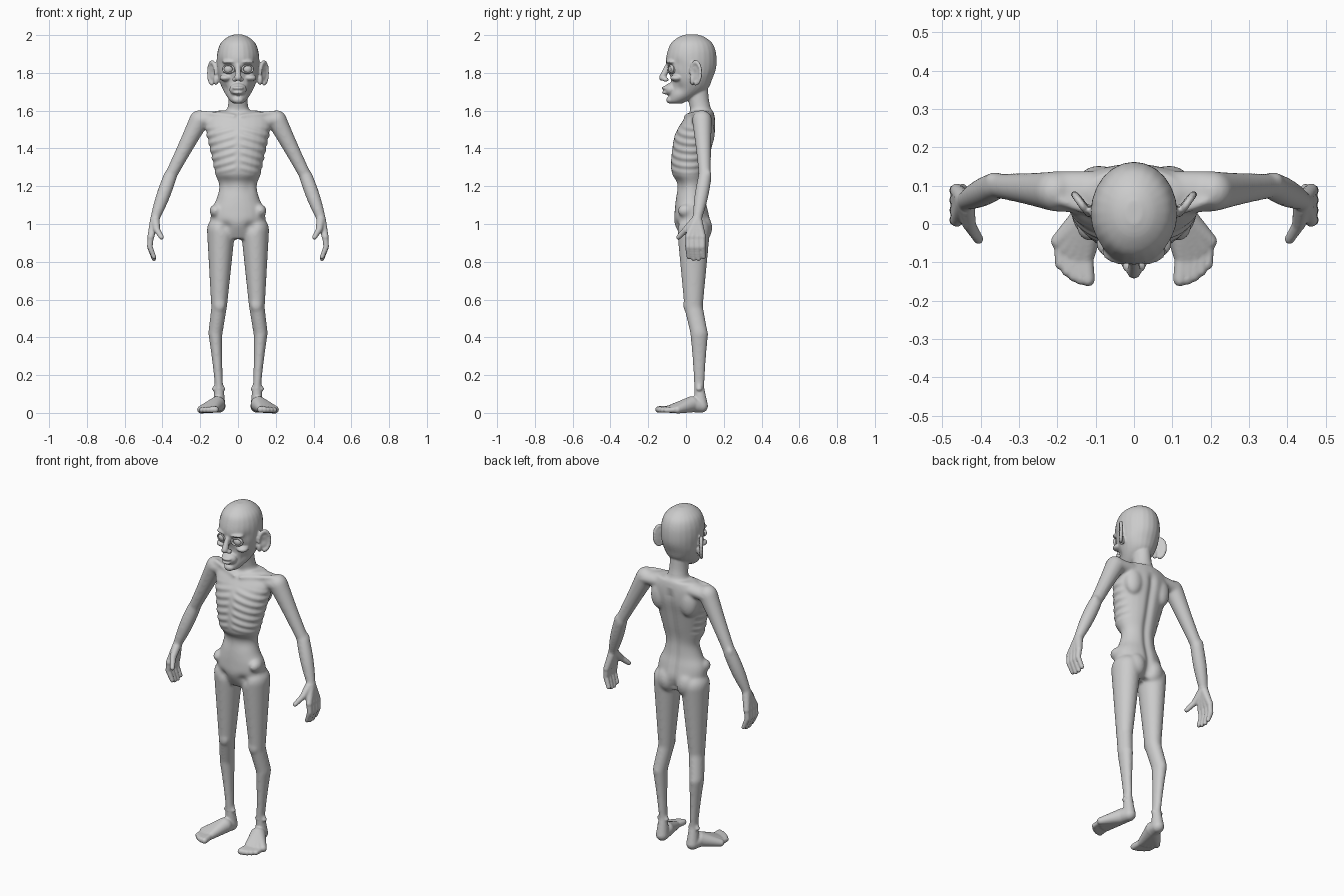
import bpy, bmesh, math
from mathutils import Vector, Matrix

default_cube = bpy.data.objects.get("Cube")
if default_cube:
    bpy.data.objects.remove(default_cube, do_unlink=True)

GREY = (.6, .6, .6, 1)
skin = bpy.data.materials.new("grey_skin")
skin.use_nodes = True
skin.diffuse_color = GREY
skin.node_tree.nodes["Principled BSDF"].inputs["Base Color"].default_value = GREY

SIDES = 24
bm = bmesh.new()


def sweep(rings):
    """Skin a list of (centre, side axis, depth axis, width, depth) ovals and close the ends."""
    loops = []
    for centre, side, front, width, depth in rings:
        angles = [math.tau * k / SIDES for k in range(SIDES)]
        loops.append([bm.verts.new(centre + side * width * math.cos(angle) + front * depth * math.sin(angle))
                      for angle in angles])
    for lower, upper in zip(loops, loops[1:]):
        for k in range(SIDES):
            after = (k + 1) % SIDES
            bm.faces.new((lower[k], lower[after], upper[after], upper[k]))
    bm.faces.new(loops[0][::-1])
    bm.faces.new(loops[-1])


def limb(start, end, first, last, bulge=0, flat=1):
    """Tapered, round-ended oval between two joints; flat is depth over width."""
    start, end = Vector(start), Vector(end)
    along = (end - start).normalized()
    guide = Vector((0, 1, 0)) if abs(along.x) > .8 else Vector((1, 0, 0))
    side = (guide - along * guide.dot(along)).normalized()
    front = along.cross(side)
    rings = []

    def add(centre, radius):
        rings.append((centre, side, front, radius, radius * flat))

    quarter = [math.pi / 2 * k / 5 for k in range(5)]
    for angle in reversed(quarter[1:]):
        add(start - along * first * math.sin(angle), first * math.cos(angle))
    for k in range(9):
        t = k / 8
        add(start.lerp(end, t), first + (last - first) * t + bulge * math.sin(math.pi * t))
    for angle in quarter[1:]:
        add(end + along * last * math.sin(angle), last * math.cos(angle))
    sweep(rings)


def level(z, y, wide, deep):
    return Vector((z, y, wide, deep))


def loft(levels, steps=4):
    """Smooth upright form through level ovals centred on x = 0."""
    rows = []
    for i in range(len(levels) - 1):
        here, there = levels[i], levels[i + 1]
        leave = (there - levels[max(i - 1, 0)]) / 2
        arrive = (levels[min(i + 2, len(levels) - 1)] - here) / 2
        for k in range(steps):
            t = k / steps
            rows.append(here.lerp(there, t * t * (3 - 2 * t))
                        + leave * t * (1 - t) ** 2 - arrive * t * t * (1 - t))
    rows.append(levels[-1])
    sweep([(Vector((0, row[1], row[0])), Vector((1, 0, 0)), Vector((0, 1, 0)), row[2], row[3])
           for row in rows])


def blob(x, y, z, wide, deep, tall, turn=0):
    place = Matrix.Translation((x, y, z)) @ Matrix.Rotation(turn, 4, 'Z')
    bmesh.ops.create_uvsphere(bm, u_segments=SIDES, v_segments=16, radius=1,
                              matrix=place @ Matrix.Diagonal((wide, deep, tall, 1)))


# --- left half, mirrored further down ---
throat = Vector((0, .08, 1.56))
shoulder = Vector((.205, .085, 1.55))
elbow = Vector((.36, .1, 1.25))
wrist = Vector((.44, .06, 1.03))
hip = Vector((.09, .04, .97))
knee = Vector((.1, .04, .56))
calf = Vector((.12, .07, .42))
ankle = Vector((.1, .07, .13))
heel = Vector((.1, .08, .035))
instep = Vector((.11, .03, .045))

# shoulder girdle, collar bone, shoulder blade
limb(throat, shoulder, .06, .053, flat=.75)
limb((.02, 0, 1.57), (.19, .06, 1.59), .013, .013)
blob(x=.1, y=.115, z=1.48, wide=.05, deep=.036, tall=.08, turn=-.3)

# arm
limb(shoulder, elbow, .053, .032, bulge=-.002)
limb(elbow, wrist, .036, .025, bulge=.006)
blob(x=.366, y=.115, z=1.26, wide=.025, deep=.02, tall=.03)

# hand: each finger grows from a ray across the palm
for i in range(4):
    y = .01 + .026 * i
    longer = .01 if i in (1, 2) else 0
    knuckle = Vector((.462, y, .93))
    joint = Vector((.467, y, .88))
    limb(wrist, knuckle, .024, .018)
    limb(knuckle, joint, .016, .015)
    limb(joint, (.445, y + .005, .825 - longer), .015, .012)
thumb_root = Vector((.43, 0, .97))
limb(wrist, thumb_root, .025, .018)
limb(thumb_root, (.405, -.04, .93), .017, .013)

# hip bone and buttock
blob(x=.118, y=0, z=1.07, wide=.033, deep=.045, tall=.035)
blob(x=.06, y=.083, z=.98, wide=.06, deep=.056, tall=.075)

# leg, kneecap, ankle knobs
limb(hip, knee, .075, .042, flat=1.17)
limb(knee, calf, .041, .038, flat=1.2)
limb(calf, ankle, .037, .021, bulge=-.002, flat=1.3)
limb(ankle, heel, .024, .034, flat=1.08)
blob(x=.097, y=.003, z=.57, wide=.03, deep=.018, tall=.036)
for knob in (-.02, .025):
    blob(x=ankle.x + knob, y=ankle.y, z=ankle.z, wide=.013, deep=.016, tall=.016)

# foot: each toe grows from a ray across the instep
for i in range(5):
    thick = .018 - .001 * i
    tip = Vector((.12 + .018 * i, -.145 + .0025 * i * i, thick))
    base = tip + Vector((.004, .06, .003))
    limb(instep, base, .043, .021)
    limb(base, tip, thick, thick)
limb(heel, instep, .034, .042)

# ear: thin shell with a rim, and its root
ear_turn = -.62
ear = Matrix.Translation((.134, .054, 1.8)) @ Matrix.Rotation(ear_turn, 4, 'Z')
blob(*ear.translation, wide=.009, deep=.034, tall=.056, turn=ear_turn)
for k in range(16):
    angle = 1.5 * math.pi * k / 15 - math.pi / 2
    rim = ear @ Vector((.004, .031 * math.cos(angle), .055 * math.sin(angle)))
    blob(*rim, wide=.01, deep=.01, tall=.013)
blob(x=.117, y=.035, z=1.765, wide=.014, deep=.016, tall=.03)

# cheekbone, brow, nostril
blob(x=.066, y=-.05, z=1.773, wide=.032, deep=.034, tall=.018)
blob(x=.045, y=-.08, z=1.858, wide=.042, deep=.024, tall=.013, turn=.3)
blob(x=.018, y=-.108, z=1.765, wide=.013, deep=.017, tall=.012)

half = bm.verts[:] + bm.edges[:] + bm.faces[:]
twin = bmesh.ops.duplicate(bm, geom=half)["geom"]
bmesh.ops.scale(bm, vec=(-1, 1, 1), verts=[g for g in twin if isinstance(g, bmesh.types.BMVert)])

# --- centre parts ---
# torso from crotch to neck
loft([level(z=.92, y=.04, wide=.09, deep=.06), level(z=1, y=.035, wide=.14, deep=.095),
      level(z=1.07, y=.03, wide=.143, deep=.09), level(z=1.13, y=.026, wide=.115, deep=.08),
      level(z=1.19, y=.028, wide=.1, deep=.073), level(z=1.225, y=.026, wide=.105, deep=.076),
      level(z=1.26, y=.018, wide=.12, deep=.09), level(z=1.31, y=.02, wide=.13, deep=.1),
      level(z=1.4, y=.033, wide=.15, deep=.106), level(z=1.48, y=.05, wide=.168, deep=.106),
      level(z=1.55, y=.07, wide=.175, deep=.085), level(z=1.6, y=.085, wide=.12, deep=.06)])
# neck
loft([level(z=1.56, y=.09, wide=.085, deep=.06), level(z=1.61, y=.077, wide=.058, deep=.056),
      level(z=1.66, y=.066, wide=.05, deep=.055), level(z=1.74, y=.055, wide=.05, deep=.06)])
# head from jaw to crown
loft([level(z=1.638, y=-.05, wide=.022, deep=.03), level(z=1.65, y=-.045, wide=.04, deep=.05),
      level(z=1.68, y=-.012, wide=.063, deep=.08), level(z=1.72, y=.018, wide=.084, deep=.1),
      level(z=1.77, y=.03, wide=.103, deep=.11), level(z=1.82, y=.03, wide=.11, deep=.128),
      level(z=1.87, y=.028, wide=.113, deep=.134), level(z=1.92, y=.03, wide=.107, deep=.126),
      level(z=1.96, y=.03, wide=.09, deep=.107), level(z=1.99, y=.03, wide=.055, deep=.068),
      level(z=2.003, y=.03, wide=.02, deep=.03)])
# nose, muzzle, lips, chin
limb((0, -.09, 1.85), (0, -.125, 1.775), .014, .018)
blob(x=0, y=-.08, z=1.712, wide=.046, deep=.036, tall=.034)
blob(x=0, y=-.106, z=1.72, wide=.033, deep=.024, tall=.01)
blob(x=0, y=-.103, z=1.696, wide=.029, deep=.024, tall=.01)
blob(x=0, y=-.083, z=1.657, wide=.03, deep=.022, tall=.02)

# --- fuse the parts into one skin ---
bmesh.ops.recalc_face_normals(bm, faces=bm.faces)
rough = bpy.data.meshes.new("body")
bm.to_mesh(rough)
bm.free()
body = bpy.data.objects.new("body", rough)
bpy.context.collection.objects.link(body)
fuse = body.modifiers.new("fuse", 'REMESH')
fuse.mode, fuse.voxel_size = 'VOXEL', .0055
soften = body.modifiers.new("soften", 'SMOOTH')
soften.factor, soften.iterations = .5, 3
body.data = bpy.data.meshes.new_from_object(body.evaluated_get(bpy.context.evaluated_depsgraph_get()))
body.modifiers.clear()

# blend limbs and torso, keeping face, hands and feet crisp
bm = bmesh.new()
bm.from_mesh(body.data)
broad = [v for v in bm.verts if ankle.z < v.co.z < 1.63 and not (v.co.z < wrist.z and abs(v.co.x) > elbow.x)]
for repeat in range(14):
    bmesh.ops.smooth_vert(bm, verts=broad, factor=.5, use_axis_x=True, use_axis_y=True, use_axis_z=True)
bm.normal_update()

# --- sculpt hollows, ribs and the spine furrow ---
hollows = []


def hollow(x, y, z, reach, depth):
    hollows.append((Vector((x, y, z)), reach, depth))


def window(value, low, high, soft):
    """One inside a range, fading to nothing at its limits."""
    return max(0, min(1, (value - low) / soft, (high - value) / soft))


hollow(x=.05, y=-.095, z=1.82, reach=.024, depth=.016)  # eye socket
hollow(x=.1, y=-.05, z=1.85, reach=.03, depth=.005)  # temple
hollow(x=.075, y=-.04, z=1.715, reach=.03, depth=.009)  # cheek
hollow(x=.14, y=.04, z=1.8, reach=.02, depth=.005)  # ear
hollow(x=.065, y=-.05, z=.985, reach=.03, depth=.01)  # groin
hollow(x=.07, y=-.05, z=1.2, reach=.04, depth=.008)  # flank
for v in bm.verts:
    x, y, z = abs(v.co.x), v.co.y, v.co.z
    push = 0
    for centre, reach, depth in hollows:
        push -= depth * math.exp(-(Vector((x, y, z)) - centre).length_squared / reach ** 2)
    if x < .17:
        ribs = window(z, 1.26, 1.53, .04) * window(y, -1, .09, .04) * min(1, x / .03)
        push += .0026 * ribs * math.sin(math.tau * (z + .3 * x) / .043)
    if y > .06:
        push -= .012 * math.exp(-(x / .022) ** 2) * window(z, .9, 1.56, .05)
    v.co += v.normal * push
bm.to_mesh(body.data)
bm.free()

# --- eyes and eyelids ---
parts = [body]
for side, label in ((1, "left"), (-1, "right")):
    bpy.ops.mesh.primitive_uv_sphere_add(segments=32, ring_count=16, radius=.027, location=(.05 * side, -.066, 1.82))
    eye = bpy.context.object
    eye.name = label + "_eye"
    bpy.ops.mesh.primitive_torus_add(major_segments=40, minor_segments=12, major_radius=.029, minor_radius=.0065,
                                     location=(.05 * side, -.081, 1.82), rotation=(math.pi / 2, 0, .3 * side))
    eyelid = bpy.context.object
    eyelid.name = label + "_eyelid"
    eyelid.scale = (1, .72, 1.3)
    parts += [eye, eyelid]

for part in parts:
    part.data.materials.clear()
    part.data.materials.append(skin)
    part.data.polygons.foreach_set("use_smooth", [True] * len(part.data.polygons))
